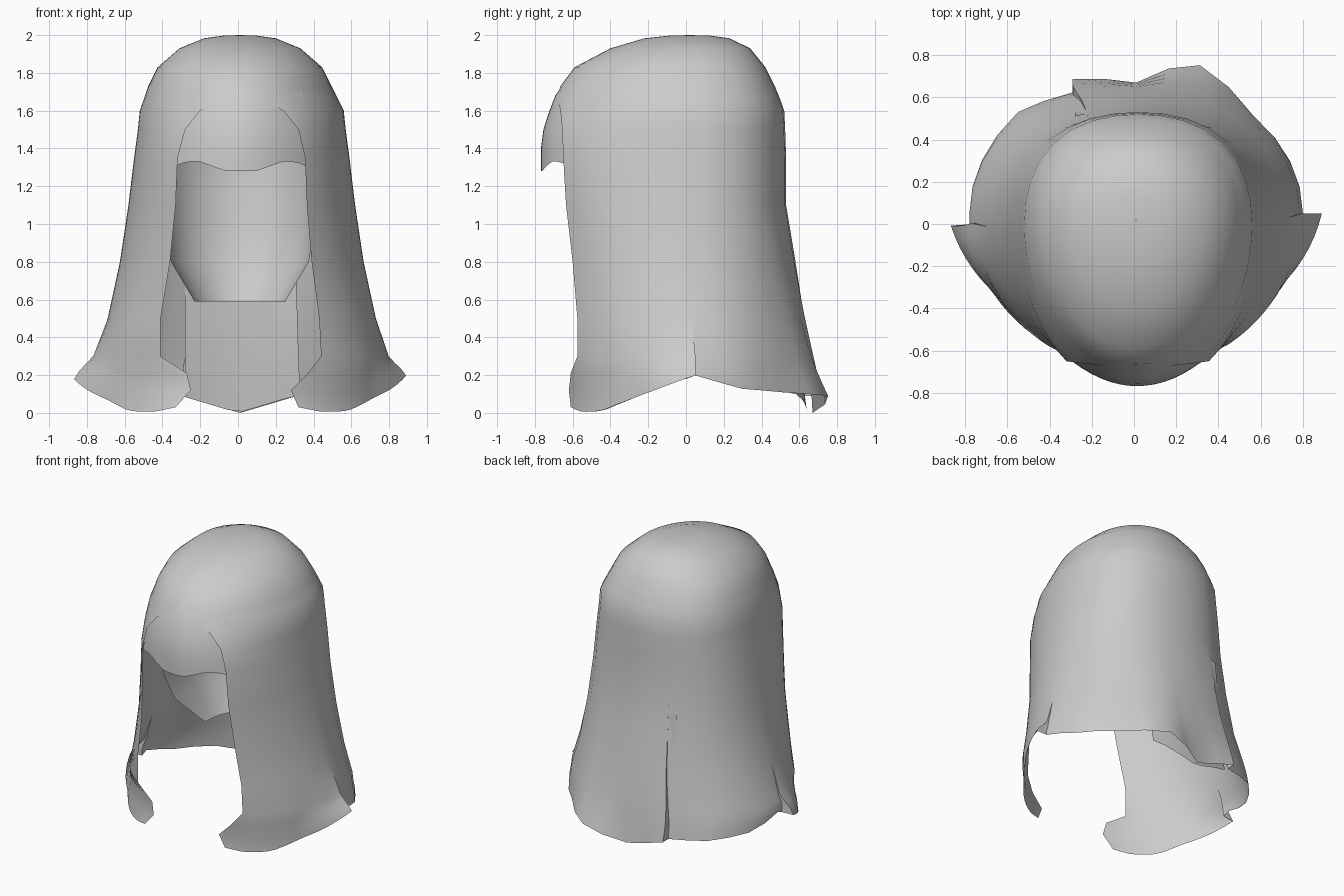
import bpy, bmesh, math

if "Cube" in bpy.data.objects:
    bpy.data.objects.remove(bpy.data.objects["Cube"])

hair = bpy.data.materials.new("light grey")
hair.diffuse_color = (0.6, 0.6, 0.6, 1)
hair.use_nodes = True
hair.node_tree.nodes["Principled BSDF"].inputs["Base Color"].default_value = hair.diffuse_color


def interp(table, v):
    """Piecewise linear lookup in a sorted list of (key, value)."""
    for (a, p), (b, q) in zip(table, table[1:]):
        if v <= b:
            return p + (q - p) * max(0.0, (v - a) / (b - a))
    return table[-1][1]


def sheet(name, rows):
    """Skin a grid of points and weld the points that coincide."""
    bm = bmesh.new()
    grid = [[bm.verts.new(p) for p in row] for row in rows]
    for r0, r1 in zip(grid, grid[1:]):
        for j in range(len(r0) - 1):
            bm.faces.new((r0[j], r1[j], r1[j + 1], r0[j + 1]))
    bmesh.ops.remove_doubles(bm, verts=bm.verts, dist=0.0005)
    bmesh.ops.recalc_face_normals(bm, faces=bm.faces)
    me = bpy.data.meshes.new(name)
    bm.to_mesh(me)
    bm.free()
    me.materials.append(hair)
    ob = bpy.data.objects.new(name, me)
    bpy.context.collection.objects.link(ob)
    bpy.context.view_layer.objects.active = ob
    ob.select_set(True)
    bpy.ops.object.shade_smooth_by_angle(angle=math.radians(50))
    ob.select_set(False)
    return ob


# Outer hair: z, half width, x centre, y centre, back y, front edge y, left and right edge x
LEVELS = [
    (2.00, 0.002, 0.01, 0.02, 0.022, 0.018, 0.01, 0.01),
    (1.997, 0.09, 0.01, 0.02, 0.13, -0.09, 0.01, 0.01),
    (1.983, 0.19, 0.01, 0.02, 0.23, -0.22, 0.01, 0.01),
    (1.93, 0.32, 0.01, 0.00, 0.34, -0.40, 0.01, 0.01),
    (1.83, 0.435, 0.01, 0.00, 0.42, -0.59, 0.01, 0.01),
    (1.73, 0.485, 0.01, 0.00, 0.47, -0.665, 0.01, 0.01),
    (1.67, 0.51, 0.015, 0.00, 0.495, -0.68, -0.09, 0.11),
    (1.60, 0.54, 0.02, 0.00, 0.52, -0.665, -0.20, 0.24),
    (1.50, 0.55, 0.02, 0.00, 0.525, -0.655, -0.28, 0.32),
    (1.35, 0.57, 0.02, 0.00, 0.53, -0.65, -0.32, 0.355),
    (1.10, 0.60, 0.02, 0.00, 0.53, -0.635, -0.33, 0.365),
    (0.80, 0.645, 0.02, 0.01, 0.58, -0.60, -0.36, 0.39),
    (0.50, 0.71, 0.02, 0.03, 0.63, -0.575, -0.41, 0.43),
    (0.30, 0.77, 0.015, 0.05, 0.66, -0.575, -0.41, 0.44),
    (0.20, 0.78, 0.01, 0.05, 0.67, -0.61, -0.27, 0.37),
    (0.10, 0.79, 0.01, 0.05, 0.68, -0.62, -0.25, 0.28),
    (0.00, 0.79, 0.01, 0.05, 0.69, -0.61, -0.33, 0.32),
]
# Hem height from the back centre (0) round to the front edge (1)
HEM = [(0, 0), (.083, .09), (.17, .11), (.26, .13), (.33, .2),
       (.5, .12), (.77, .01), (.9, .005), (1, .03)]
# Backward swing of the right back panel up to its free edge, and of the left panel
SWING = [(0, 0), (.25, .01), (.3125, .08), (.375, .12), (.4375, .06),
         (.5, -.02), (.5625, .01), (.625, .05)]
SWING_LEFT = [(.625, -.02), (.6875, 0), (.75, .04), (.875, .02), (1, 0)]
RIGHT_SEAM, BACK_SEAM, LEFT_SEAM = 0.0, 0.625, 1.0625
# Roundness of the back: above 1 is squarer than an ellipse
SQUARE = [(0.5, 0.0), (1.1, 0.045), (1.7, 0.045), (2.0, 0.02)]


def flare(t, side, z):
    """Outward flare of the front locks towards their rear edge."""
    front = max(RIGHT_SEAM - t, t - LEFT_SEAM)
    if front < 0 or (t == RIGHT_SEAM and side > 0) or (t == LEFT_SEAM and side < 0):
        return 0.0
    return 0.09 * max(0, 1 - front / 0.4) * max(0, (0.35 - z) / 0.35)


def swing(t, side, z):
    """Backward push of the two back panels near the hem."""
    if not 0 < t < 1:
        return 0.0
    table = SWING if t < BACK_SEAM or (t == BACK_SEAM and side < 0) else SWING_LEFT
    return max(0.0, (0.9 - z) / 0.9) ** 2 * interp(table, t)


# Columns run from the right front edge round the back to the left; seams are doubled
columns = []
for k in range(-16, 33):
    t = k / 16
    if t in (RIGHT_SEAM, BACK_SEAM, LEFT_SEAM):
        columns.append((t, -1))
    columns.append((t, 1))

rows = []
for z, w, cx, yc, yb, ye, xl, xr in LEVELS:
    row = []
    for t, side in columns:
        full = 1.0
        if 0 <= t <= 1:
            phi, ry = math.pi * t, yb - yc
            full += interp(SQUARE, z) * math.sin(2 * phi) ** 2
        else:
            edge = math.acos((xr - cx if t < 0 else cx - xl) / w)
            phi = t * edge if t < 0 else math.pi + (t - 1) * edge
            ry = (yc - ye) / math.sin(edge)
        zz = z
        if z < 0.3:
            hem = interp(HEM, abs(t - 0.5) / 1.5)
            zz = hem + (0.3 - hem) * z / 0.3
        d = flare(t, side, z)
        row.append((cx + (w * full + d) * math.cos(phi),
                    yc + (ry * full + d + swing(t, side, z)) * math.sin(phi), zz))
    rows.append(row)
sheet("long_hair", rows)

# Tail of the left panel, tucked inside the right panel: z, back y
rows = []
for z, yb in [(0.95, 0.545), (0.7, 0.57), (0.5, 0.585), (0.25, 0.61), (0.0, 0.64)]:
    row = []
    for k in range(9):
        x = -0.28 + k * (0.58 + 0.03 * (1 - z)) / 8
        row.append((x, yb - 0.45 * x * x, z + max(0, 0.25 - z) * 4 * 0.09 * min(1, abs(x) / 0.3)))
    rows.append(row)
sheet("tucked_panel", rows)

# Fringe over the forehead: z, centre y, half width, sideways curve
FRINGE = [(1.93, -0.38, 0.20, 0.30), (1.83, -0.572, 0.30, 0.25), (1.74, -0.65, 0.31, 0.22),
          (1.68, -0.692, 0.33, 0.2), (1.58, -0.73, 0.35, 0.19), (1.50, -0.755, 0.36, 0.18),
          (1.40, -0.768, 0.36, 0.17), (1.28, -0.768, 0.35, 0.16)]
TIPS = [(0, 0), (.08, 0), (.15, .025), (.22, .05), (.29, .05), (.36, .02)]
rows = []
for z, y, w, curve in FRINGE:
    row = []
    for k in range(-8, 9):
        x = w * k / 8
        lift = interp(TIPS, abs(x)) if z < 1.3 else 0
        row.append((x + 0.015, y + curve * (x / 0.36) ** 2, z + lift))
    rows.append(row)
sheet("fringe", rows)

# Inner layer at the nape: z, half width, front edge y, back y
NAPE = [(1.75, 0.40, -0.30, 0.36), (1.55, 0.44, -0.34, 0.43), (1.25, 0.42, -0.34, 0.42),
        (1.0, 0.40, -0.31, 0.39), (0.8, 0.365, -0.23, 0.36), (0.59, 0.24, -0.05, 0.28)]
rows = []
for z, w, yf, yb in NAPE:
    row = [(0.01 + w, yf, z)]
    ym = max(yf, 0.0)
    row += [(0.01 + w * math.cos(math.pi * k / 16), ym + (yb - ym) * math.sin(math.pi * k / 16), z)
            for k in range(17)]
    rows.append(row + [(0.01 - w, yf, z)])
sheet("nape_layer", rows)
